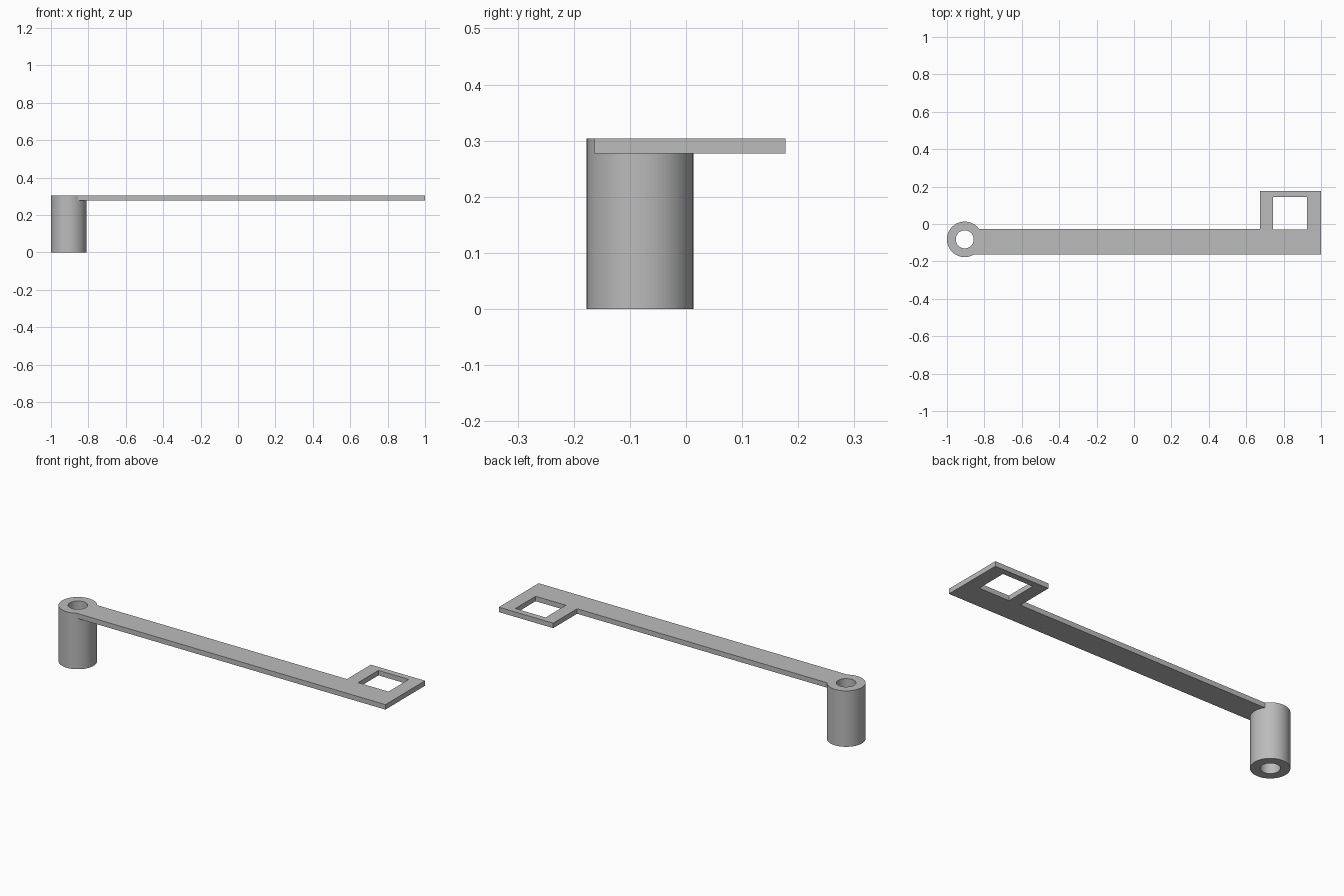
import bpy, bmesh
from math import asin, cos, sin, pi, radians

if "Cube" in bpy.data.objects:
    bpy.data.objects.remove(bpy.data.objects["Cube"])

# Main dimensions
CX, CY = -0.905, -0.082
R_OUT, R_IN = 0.095, 0.048
TOP, UNDER = 0.304, 0.277
ARM_FRONT, ARM_BACK = -0.163, -0.028

grey = bpy.data.materials.new("plain grey")
grey.use_nodes = True
GREY = (0.5, 0.5, 0.5, 1)
grey.diffuse_color = GREY
grey.node_tree.nodes["Principled BSDF"].inputs["Base Color"].default_value = GREY


def arc(radius, start, end, steps):
    """Points on an arc about the post axis."""
    angles = [start + (end - start) * i / steps for i in range(steps + 1)]
    return [(CX + radius * cos(a), CY + radius * sin(a)) for a in angles]


def plate(name, loops, bottom, top):
    """Extrude an outline with holes between two heights."""
    bm = bmesh.new()
    edges = []
    for loop in loops:
        verts = [bm.verts.new((x, y, bottom)) for x, y in loop]
        edges += [bm.edges.new((a, b)) for a, b in zip(verts, verts[1:] + verts[:1])]
    bmesh.ops.triangle_fill(bm, edges=edges, use_beauty=True)
    out = bmesh.ops.extrude_face_region(bm, geom=bm.faces[:], use_keep_orig=True)
    raised = [g for g in out["geom"] if isinstance(g, bmesh.types.BMVert)]
    bmesh.ops.translate(bm, verts=raised, vec=(0, 0, top - bottom))
    bmesh.ops.recalc_face_normals(bm, faces=bm.faces[:])
    mesh = bpy.data.meshes.new(name)
    bm.to_mesh(mesh)
    bm.free()
    mesh.materials.append(grey)
    obj = bpy.data.objects.new(name, mesh)
    bpy.context.collection.objects.link(obj)
    bpy.ops.object.select_all(action="DESELECT")
    obj.select_set(True)
    bpy.context.view_layer.objects.active = obj
    bpy.ops.object.shade_smooth_by_angle(angle=radians(30))
    return obj


# Hollow post
plate("hollow_post", [arc(R_OUT, 0, 2 * pi, 64)[:-1],
                      arc(R_IN, 0, 2 * pi, 64)[:-1]], 0, TOP)

# Flat arm, its root following the post wall, with a square frame at the end
root = arc(R_OUT, asin((ARM_BACK - CY) / R_OUT), asin((ARM_FRONT - CY) / R_OUT), 16)
outline = root + [(1, ARM_FRONT), (1, 0.177), (0.674, 0.177), (0.674, ARM_BACK)]
window = [(0.743, -0.03), (0.925, -0.03), (0.925, 0.144), (0.743, 0.144)]
plate("arm_with_square_frame", [outline, window], UNDER, TOP)
